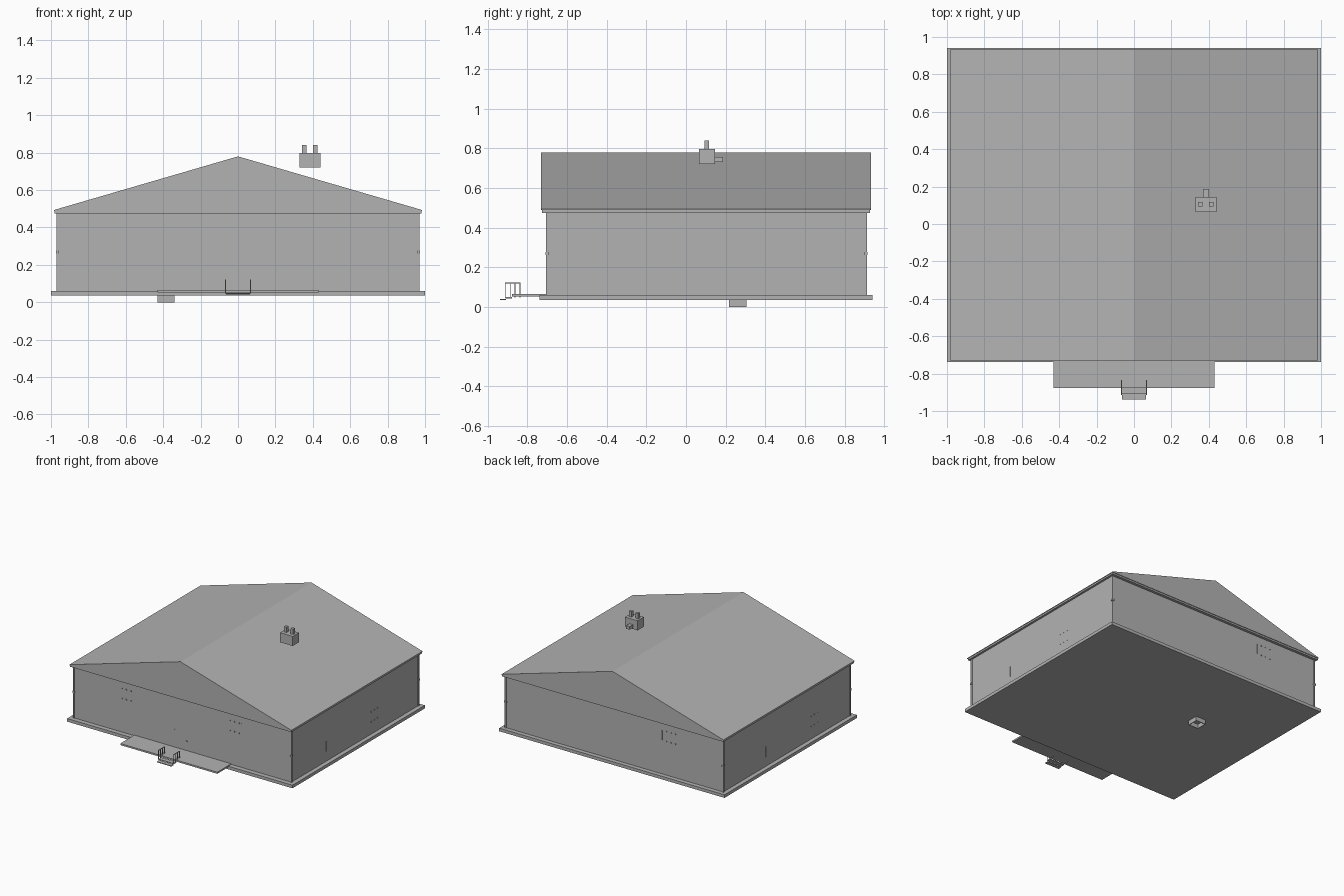
import bpy
import bmesh

cube = bpy.data.objects.get("Cube")
if cube:
    bpy.data.objects.remove(cube, do_unlink=True)

grey = bpy.data.materials.new("plain_grey")
grey.use_nodes = True
COLOUR = (0.45, 0.45, 0.45, 1)
grey.diffuse_color = COLOUR
grey.node_tree.nodes["Principled BSDF"].inputs["Base Color"].default_value = COLOUR


def finish(name, bm):
    bmesh.ops.recalc_face_normals(bm, faces=bm.faces)
    mesh = bpy.data.meshes.new(name)
    bm.to_mesh(mesh)
    bm.free()
    mesh.materials.append(grey)
    obj = bpy.data.objects.new(name, mesh)
    bpy.context.collection.objects.link(obj)
    return obj


def add_box(bm, x, y, z):
    """Add a box given its (low, high) range on each axis."""
    verts = bmesh.ops.create_cube(bm, size=1)["verts"]
    for v in verts:
        v.co = [sum(r) / 2 + c * (r[1] - r[0]) for c, r in zip(v.co, (x, y, z))]


def boxes(name, *ranges):
    bm = bmesh.new()
    for r in ranges:
        add_box(bm, *r)
    return finish(name, bm)


def prism(name, profile, y0, y1):
    """Extrude an (x, z) profile along y."""
    bm = bmesh.new()
    face = bm.faces.new([bm.verts.new((x, y0, z)) for x, z in profile])
    grown = bmesh.ops.extrude_face_region(bm, geom=[face])["geom"]
    moved = [g for g in grown if isinstance(g, bmesh.types.BMVert)]
    bmesh.ops.translate(bm, vec=(0, y1 - y0, 0), verts=moved)
    return finish(name, bm)


WALL_X, FRONT, BACK = 0.965, -0.70, 0.905

# Main shell
boxes("foundation_slab", ((-1, 1), (-0.738, 0.94), (0.035, 0.06)))
boxes("walls", ((-WALL_X, WALL_X), (FRONT, BACK), (0.06, 0.475)))
boxes("eaves_board", ((-0.982, 0.982), (-0.725, 0.927), (0.475, 0.49)))
prism("gable_roof", [(-0.985, 0.488), (0.985, 0.488), (0.985, 0.493),
                     (0, 0.78), (-0.985, 0.493)], -0.73, 0.932)

# Corner pipes with a joint half way up
for sx, side in ((-1, "right"), (1, "left")):
    for y, end in ((FRONT, "front"), (BACK, "back")):
        x = sx * WALL_X
        boxes(f"corner_post_{end}_{side}",
              ((x - .006, x + .006), (y - .006, y + .006), (0.06, 0.475)),
              ((x - .009, x + .009), (y - .009, y + .009), (0.262, 0.277)))

# Open shaft under the floor
X0, X1, Y0, Y1, T = -0.43, -0.34, 0.217, 0.305, 0.004
boxes("floor_shaft",
      ((X0, X0 + T), (Y0, Y1), (0, 0.036)), ((X1 - T, X1), (Y0, Y1), (0, 0.036)),
      ((X0, X1), (Y0, Y0 + T), (0, 0.036)), ((X0, X1), (Y1 - T, Y1), (0, 0.036)))

# Porch deck and steps
boxes("porch_deck", ((-0.43, 0.43), (-0.877, FRONT), (0.052, 0.065)))
boxes("porch_steps",
      ((-0.067, 0.067), (-0.91, -0.877), (0.044, 0.050)),
      ((-0.064, 0.064), (-0.937, -0.907), (0.035, 0.041)))

# Step railings
for sx, side in ((-1, "right"), (1, "left")):
    rx = (sx * 0.067 - .002, sx * 0.067 + .002)
    posts = [(rx, (y - .002, y + .002), (0.048, 0.122))
             for y in (-0.911, -0.886, -0.861, -0.836)]
    boxes(f"step_railing_{side}", *posts, (rx, (-0.913, -0.834), (0.119, 0.123)))

# Floating rooftop chimney with two flues and a rear stub
boxes("chimney",
      ((0.328, 0.44), (0.065, 0.145), (0.72, 0.797)),
      ((0.343, 0.366), (0.094, 0.117), (0.797, 0.84)),
      ((0.401, 0.424), (0.094, 0.117), (0.797, 0.84)),
      ((0.37, 0.40), (0.145, 0.187), (0.73, 0.755)))


def studs(name, wall, centre, z):
    """Small fixings in two rows on a wall plane ('x' or 'y' facing)."""
    axis, plane = wall
    parts = []
    for row in (z - 0.04, z + 0.04):
        for offset in (-0.04, 0, 0.04):
            u = centre + offset
            along, depth = (u - .004, u + .004), (plane - .004, plane + .004)
            height = (row - .004, row + .004)
            parts.append((depth, along, height) if axis == "x" else (along, depth, height))
    boxes(name, *parts)


# Window fixings
studs("front_window_fixings_right", ("y", FRONT), -0.50, 0.37)
studs("front_window_fixings_left", ("y", FRONT), 0.46, 0.37)
studs("back_window_fixings", ("y", BACK), -0.50, 0.37)
studs("left_window_fixings", ("x", WALL_X), 0.35, 0.20)
studs("right_window_fixings", ("x", -WALL_X), -0.25, 0.20)

# Thin jambs and the door handle
boxes("front_door_jamb", ((-0.073, -0.067), (FRONT - .005, FRONT), (0.06, 0.21)))
boxes("front_door_handle", ((0.03, 0.04), (FRONT - .006, FRONT), (0.135, 0.145)))
boxes("front_window_jamb", ((0.517, 0.523), (FRONT - .005, FRONT), (0.33, 0.41)))
boxes("back_window_jamb", ((-0.423, -0.417), (BACK, BACK + .005), (0.33, 0.41)))
boxes("left_window_jamb", ((WALL_X, WALL_X + .005), (-0.263, -0.257), (0.14, 0.22)))
boxes("right_window_jamb", ((-WALL_X - .005, -WALL_X), (0.367, 0.373), (0.14, 0.22)))
